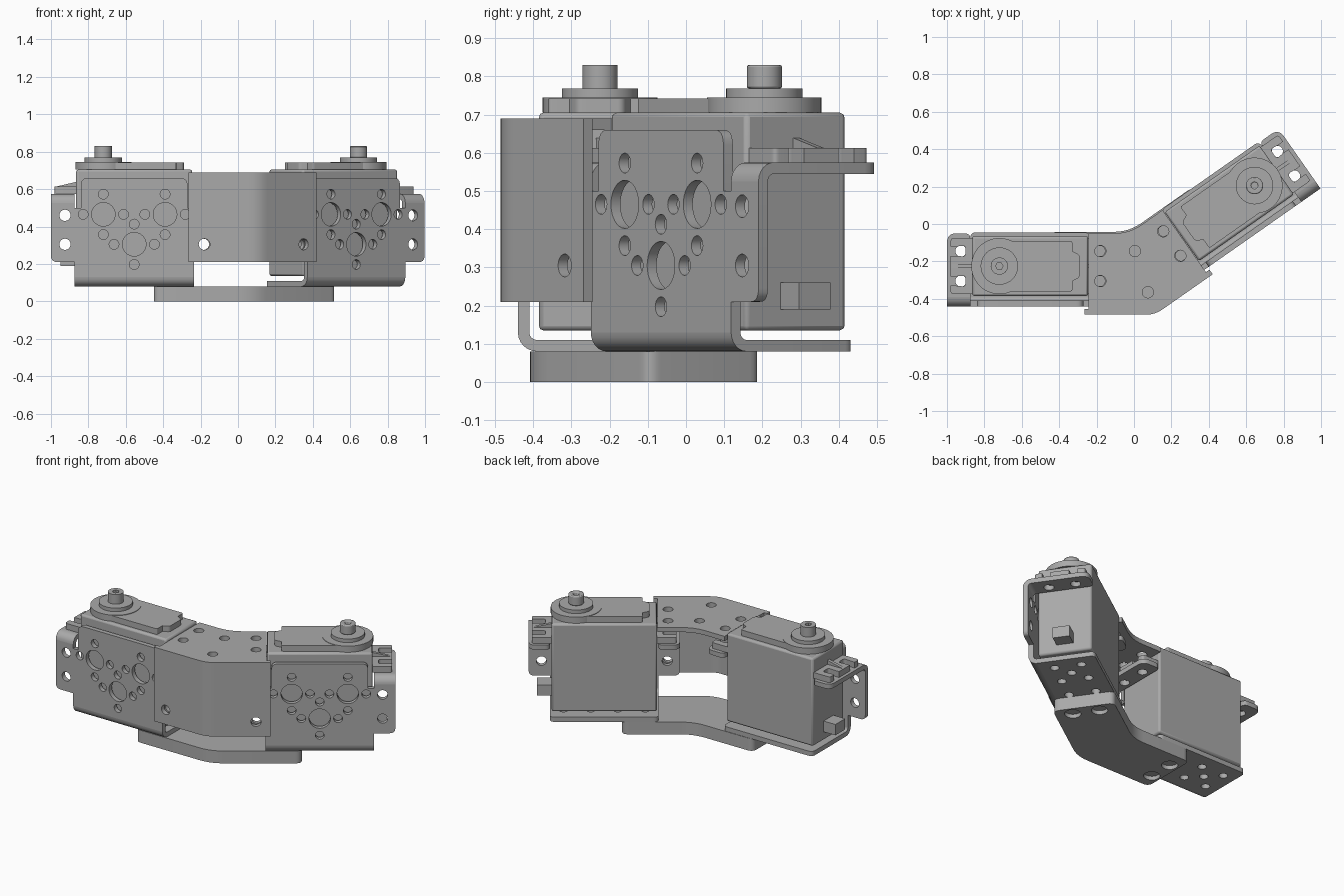
import bpy, bmesh
from math import sin, cos, tan, pi, radians
from mathutils import Matrix, Vector

if "Cube" in bpy.data.objects:
    bpy.data.objects.remove(bpy.data.objects["Cube"])

grey = bpy.data.materials.new("plain_grey")
grey.use_nodes = True
GREY = (0.4, 0.4, 0.4, 1)
grey.diffuse_color = GREY
grey.node_tree.nodes["Principled BSDF"].inputs["Base Color"].default_value = GREY

BEND = radians(35)
PIVOT = Vector((0.03, -0.225, 0))
CENTRE = 0.585                       # servo centre, measured out from the bend
FLAT = Matrix.Identity(4)
UPRIGHT = Matrix.Rotation(pi / 2, 4, 'X')                   # profile in width, height
SIDEWAYS = Matrix(((0, 0, 1, 0), (1, 0, 0, 0), (0, 1, 0, 0), (0, 0, 0, 1)))  # profile in depth, height
ARMS = {
    "right": Matrix.Translation(PIVOT) @ Matrix.Diagonal((-1, 1, 1, 1)),
    "left": Matrix.Translation(PIVOT) @ Matrix.Rotation(BEND, 4, 'Z'),
}


def circle(x, y, r, n=24):
    return [(x + r * cos(2 * pi * i / n), y + r * sin(2 * pi * i / n)) for i in range(n)]


def rounded(corners):
    """Outline from (x, y, rounding) corners."""
    out = []
    for i, (x, y, r) in enumerate(corners):
        p = Vector((x, y))
        if not r:
            out.append((x, y))
            continue
        a = p + (Vector(corners[i - 1][:2]) - p).normalized() * r
        b = p + (Vector(corners[(i + 1) % len(corners)][:2]) - p).normalized() * r
        for k in range(7):
            t = k / 6
            out.append(tuple(a * (1 - t) ** 2 + p * 2 * t * (1 - t) + b * t * t))
    return out


def box(x0, x1, y0, y1, r=0):
    return rounded([(x0, y0, r), (x1, y0, r), (x1, y1, r), (x0, y1, r)])


def plate(name, outline, low, high, holes=(), place=FLAT, bevel=0):
    """Extruded outline with holes, running from low to high along its normal."""
    curve = bpy.data.curves.new(name, 'CURVE')
    curve.dimensions, curve.fill_mode = '2D', 'BOTH'
    curve.extrude = (high - low) / 2
    for loop in [outline, *holes]:
        s = curve.splines.new('POLY')
        s.points.add(len(loop) - 1)
        for p, (x, y) in zip(s.points, loop):
            p.co = (x, y, 0, 1)
        s.use_cyclic_u = True
    temp = bpy.data.objects.new(name + "_profile", curve)
    bpy.context.collection.objects.link(temp)
    deps = bpy.context.evaluated_depsgraph_get()
    mesh = bpy.data.meshes.new_from_object(temp.evaluated_get(deps))
    bpy.data.objects.remove(temp)
    bpy.data.curves.remove(curve)
    mesh.transform(place @ Matrix.Translation((0, 0, (low + high) / 2)))
    bm = bmesh.new()
    bm.from_mesh(mesh)
    bmesh.ops.remove_doubles(bm, verts=bm.verts, dist=1e-5)
    bmesh.ops.dissolve_limit(bm, angle_limit=0.01, verts=bm.verts, edges=bm.edges)
    bmesh.ops.recalc_face_normals(bm, faces=bm.faces)
    for f in bm.faces:
        f.smooth = True
    bm.to_mesh(mesh)
    bm.free()
    mesh.set_sharp_from_angle(angle=radians(30))
    mesh.materials.clear()
    mesh.materials.append(grey)
    mesh.name = name
    obj = bpy.data.objects.new(name, mesh)
    bpy.context.collection.objects.link(obj)
    if bevel:
        m = obj.modifiers.new("soft_edges", 'BEVEL')
        m.width, m.segments, m.limit_method = bevel, 2, 'ANGLE'
    return obj


def elbow(x, y, quarter, outer=0.05, inner=0.02):
    """Quarter ring profile for a folded sheet."""
    arc = [(quarter + k / 6) * pi / 2 for k in range(7)]
    return ([(x + outer * cos(a), y + outer * sin(a)) for a in arc]
            + [(x + inner * cos(a), y + inner * sin(a)) for a in reversed(arc)])


def mirrored(half):
    return half + [(-x, y, r) for x, y, r in reversed(half)]


# Servo and folded bracket on each arm
for side, arm in ARMS.items():
    at = arm @ Matrix.Translation((CENTRE, 0, 0))

    # Bracket front sheet with clusters of one large and four small holes
    holes = []
    for cx, cz in ((-0.165, 0.465), (0.165, 0.465), (0, 0.305)):
        holes.append(circle(cx, cz, 0.063, 32))
        for dx, dz in ((1, 0), (-1, 0), (0, 1), (0, -1)):
            holes.append(circle(cx + dx * 0.108, cz + dz * 0.108, 0.026))
    holes += [circle(s * 0.37, z, 0.03) for s in (-1, 1) for z in (0.305, 0.46)]
    sheet = mirrored([(0.32, 0.13, 0), (0.32, 0.21, 0), (0.445, 0.21, 0.035), (0.445, 0.525, 0),
                      (0.32, 0.525, 0), (0.32, 0.5, 0), (0.285, 0.5, 0), (0.285, 0.66, 0.04)])
    plate(side + "_bracket_front", rounded(sheet), 0.185, 0.215, holes, at @ UPRIGHT)

    # Bracket base and its fold
    holes = [circle(s * 0.16 + dx, dy, 0.026) for s in (-1, 1)
             for dx, dy in ((0, 0), (0.08, 0.08), (-0.08, 0.08), (0.08, -0.08), (-0.08, -0.08))]
    base = rounded([(-0.32, -0.165, 0), (0.32, -0.165, 0), (0.32, 0.18, 0.03), (-0.32, 0.18, 0.03)])
    plate(side + "_bracket_base", base, 0.08, 0.11, holes, at)
    plate(side + "_bracket_base_fold", elbow(-0.165, 0.13, 2), -0.32, 0.32, (), at @ SIDEWAYS)

    # Servo case, cover and output horn
    plate(side + "_servo_case", box(-0.31, 0.31, -0.16, 0.16), 0.135, 0.705, (), at, 0.012)
    cover = rounded([(-0.225, -0.135, 0.01), (0.165, -0.135, 0), (0.165, 0.135, 0), (-0.225, 0.135, 0.01),
                     (-0.225, 0.08, 0), (-0.265, 0.06, 0.015), (-0.265, -0.06, 0.015), (-0.225, -0.08, 0)])
    plate(side + "_servo_cover", cover, 0.705, 0.742, (), at)
    plate(side + "_horn_seat", circle(0.165, 0, 0.15, 48), 0.705, 0.745, (), at)
    plate(side + "_horn_disc", circle(0.165, 0, 0.1, 40), 0.745, 0.768, (), at)
    plate(side + "_horn_screw", circle(0.165, 0, 0.046, 32), 0.768, 0.83, [circle(0.165, 0, 0.02, 6)], at, 0.006)
    plate(side + "_cable_plug", box(0.31, 0.395, -0.05, 0.05), 0.19, 0.26, (), at)

    # Ears at both ends: folded bracket tab, slotted servo flange and rib
    for end, s in (("outer", 1), ("inner", -1)):
        name = side + "_" + end
        ear = at @ Matrix.Diagonal((s, 1, 1, 1))
        holes = [circle(0.37, v, 0.03) for v in (-0.08, 0.08)]
        tab = rounded([(0.32, -0.165, 0), (0.445, -0.165, 0), (0.445, 0.175, 0.05), (0.32, 0.175, 0.03)])
        plate(name + "_tab", tab, 0.545, 0.575, holes, ear)
        plate(name + "_tab_fold", elbow(-0.165, 0.525, 1), 0.32, 0.445, (), ear @ SIDEWAYS)
        half = [(0.425, 0.015, 0), (0.425, 0.055, 0), (0.395, 0.055, 0), (0.345, 0.05, 0.02),
                (0.345, 0.11, 0.02), (0.395, 0.105, 0), (0.425, 0.105, 0), (0.425, 0.15, 0.015), (0.305, 0.15, 0)]
        flange = [(x, -y, r) for x, y, r in reversed(half)] + half
        plate(name + "_flange", rounded(flange), 0.575, 0.613, (), ear)
        plate(name + "_rib", [(0.305, 0.613), (0.42, 0.613), (0.305, 0.64)], -0.01, 0.01, (), ear @ UPRIGHT)


def along(v, end, soft):
    """Path beside the bend at depth v, from the right arm end to the left arm end."""
    def on(arm, u):
        return (ARMS[arm] @ Vector((u, v, 0))).xy
    corner = PIVOT.xy + Vector((-tan(BEND / 2) * v, v))
    pts = [(*on("right", end), 0), (*corner, soft), (*on("left", end), 0)]
    return rounded(pts)


def on_arms(u, v, r):
    return [circle(*(arm @ Vector((u, v, 0))).xy, r) for arm in ARMS.values()]


def on_seam(v, r):
    return circle(PIVOT.x - tan(BEND / 2) * v, PIVOT.y + v, r)


# Upper connector: bent roof with a folded front skirt
holes = on_arms(0.21, 0.08, 0.03) + on_arms(0.21, -0.08, 0.03) + [on_seam(0.08, 0.03), on_seam(-0.14, 0.03)]
roof = along(-0.24, 0.272, 0.06) + along(0.175, 0.272, 0.08)[::-1]
plate("connector_roof", roof, 0.66, 0.69, holes)
SKIRT_END, FOLD = 0.295, 0.055
for side, arm in ARMS.items():
    inner = tan(BEND / 2) * 0.26 * -1 + FOLD
    panel = [(inner, 0.21), (SKIRT_END, 0.21), (SKIRT_END, 0.69), (inner, 0.69)]
    plate(side + "_skirt", panel, 0.23, 0.26, [circle(0.21, 0.305, 0.03)], arm @ UPRIGHT)
fold_end = FOLD - tan(BEND / 2) * 0.26
plate("skirt_fold", along(-0.26, fold_end, 0.05) + along(-0.23, fold_end, 0.035)[::-1], 0.21, 0.69)

# Lower link bar with recessed screws
wells = on_arms(0.42, 0.08, 0.048) + on_arms(0.42, -0.08, 0.048)
ends = []
for v, order in ((-0.183, 1), (0.183, -1)):
    a = (ARMS["right"] @ Vector((0.48, v, 0))).xy
    b = (ARMS["left"] @ Vector((0.48, v, 0))).xy
    c = PIVOT.xy + Vector((-tan(BEND / 2) * v, v))
    ends += [(*a, 0.04), (*c, 0.08), (*b, 0.04)][::order]
plate("link_bar", rounded(ends), 0, 0.08, wells)
for i, well in enumerate(wells):
    plate("link_screw_%d" % (i + 1), well, 0.025, 0.08)
